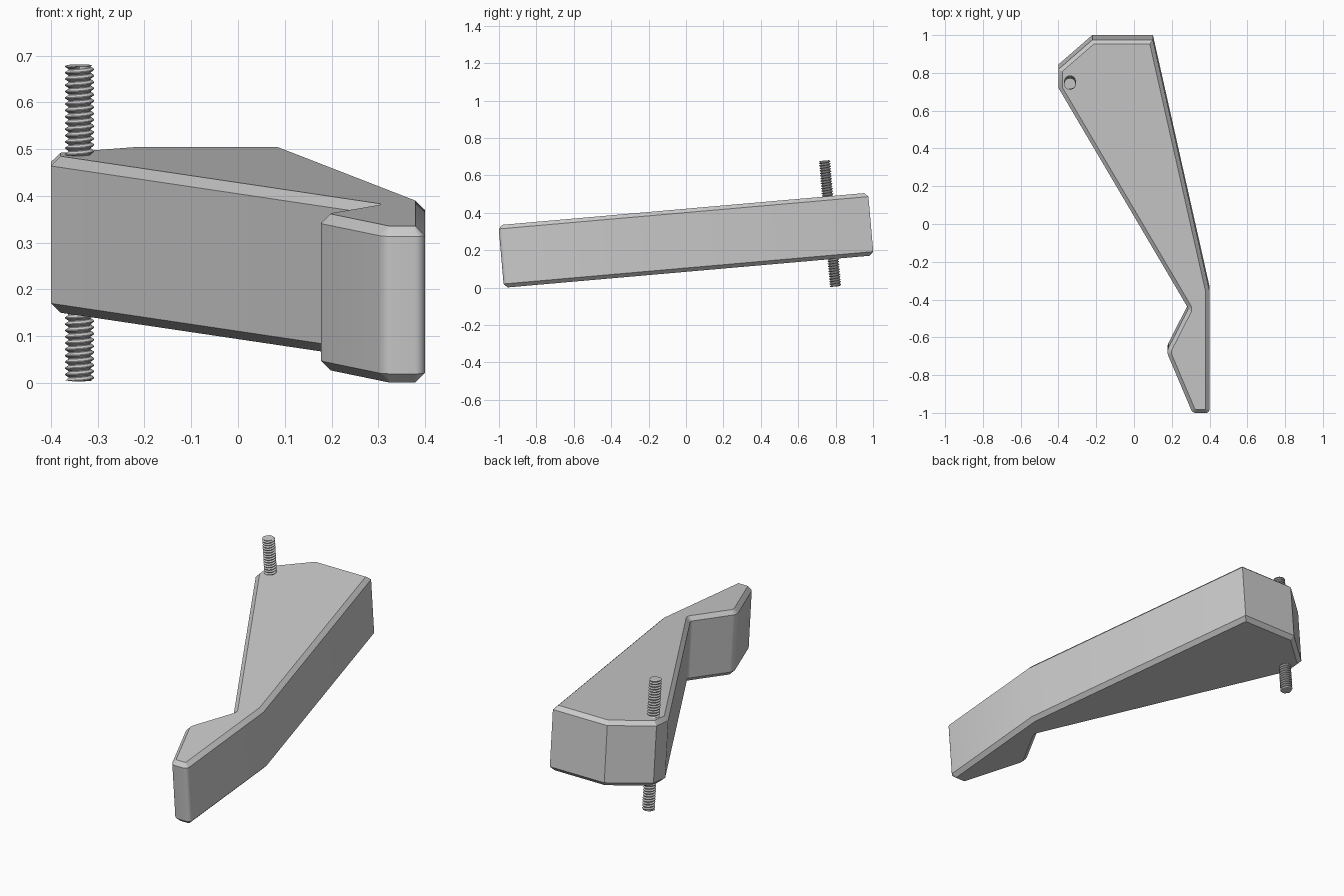
import bpy, bmesh, math
from mathutils import Vector, Matrix

cube = bpy.data.objects.get("Cube")
if cube:
    bpy.data.objects.remove(cube, do_unlink=True)

grey = bpy.data.materials.new("mid grey")
grey.use_nodes = True
COLOUR = (0.6, 0.6, 0.6, 1)
grey.diffuse_color = COLOUR
grey.node_tree.nodes["Principled BSDF"].inputs["Base Color"].default_value = COLOUR

# Everything leans back by five degrees
TILT = Matrix.Translation((0, 0, 0.253)) @ Matrix.Rotation(math.radians(5), 4, "X")


def finish(name, bm, angle):
    bmesh.ops.recalc_face_normals(bm, faces=bm.faces)
    mesh = bpy.data.meshes.new(name)
    bm.to_mesh(mesh)
    bm.free()
    mesh.materials.append(grey)
    obj = bpy.data.objects.new(name, mesh)
    bpy.context.collection.objects.link(obj)
    obj.matrix_world = TILT
    bpy.ops.object.select_all(action="DESELECT")
    obj.select_set(True)
    bpy.context.view_layer.objects.active = obj
    bpy.ops.object.shade_smooth_by_angle(angle=math.radians(angle))
    return obj


def rounded(corners, steps=6):
    """Outline with an arc of the given radius at each (x, y, radius) corner."""
    out = []
    for i, (x, y, r) in enumerate(corners):
        p = Vector((x, y))
        if r == 0:
            out.append(p)
            continue
        a = (Vector(corners[i - 1][:2]) - p).normalized()
        b = (Vector(corners[(i + 1) % len(corners)][:2]) - p).normalized()
        half = a.angle(b) / 2
        centre = p + (a + b).normalized() * r / math.sin(half)
        start = p + a * r / math.tan(half) - centre
        end = p + b * r / math.tan(half) - centre
        turn = start.angle(end)
        for k in range(steps + 1):
            t = k / steps
            out.append(centre + (start * math.sin((1 - t) * turn)
                                 + end * math.sin(t * turn)) / math.sin(turn))
    return out


# Arm: extruded outline with chamfered rims
HALF, CHAMFER = 0.168, 0.0205
outline = rounded([
    (-0.4, 0.736, 0), (0.288, -0.437, 0.02), (0.172, -0.665, 0.055),
    (0.31, -0.992, 0.03), (0.4, -0.992, 0.022), (0.4, -0.345, 0),
    (0.1, 0.992, 0), (-0.22, 0.992, 0), (-0.4, 0.835, 0)])


def inset(points, d):
    """Move each side of a counter-clockwise outline inwards by d."""
    out = []
    for i, p in enumerate(points):
        u = (p - points[i - 1]).normalized()
        v = (points[(i + 1) % len(points)] - p).normalized()
        n, m = Vector((-u.y, u.x)), Vector((-v.y, v.x))
        out.append(p + (n + m) * d / (1 + n.dot(m)))
    return out


bm = bmesh.new()
inner = inset(outline, CHAMFER)
levels = [(inner, -HALF), (outline, CHAMFER - HALF),
          (outline, HALF - CHAMFER), (inner, HALF)]
loops = [[bm.verts.new((p.x, p.y, z)) for p in pts] for pts, z in levels]
count = len(outline)
for low, high in zip(loops, loops[1:]):
    for i in range(count):
        j = (i + 1) % count
        bm.faces.new((low[i], low[j], high[j], high[i]))
bm.faces.new(loops[0][::-1])
bm.faces.new(loops[-1])
finish("arm", bm, 25)

# Threaded rod: helical ridge swept around a core
SIDES, PITCH, CORE, CREST = 24, 0.0135, 0.024, 0.031
BOTTOM, TOP = -0.316, 0.36
RADII = (CORE, CREST, CREST, CORE)
PHASE = (0, 0.35, 0.5, 0.85)
bm = bmesh.new()
turns = int((TOP - BOTTOM) / PITCH) + 3
grid = []
for j in range(turns * 4):
    row = []
    for i in range(SIDES):
        a = math.tau * i / SIDES
        z = BOTTOM + PITCH * (j // 4 - 1 + PHASE[j % 4] + i / SIDES)
        r = RADII[j % 4] if BOTTOM < z < TOP else CORE
        z = min(max(z, BOTTOM), TOP)
        row.append(bm.verts.new((r * math.cos(a), r * math.sin(a), z)))
    grid.append(row)
for j in range(len(grid) - 1):
    for i in range(SIDES):
        k, shift = (i + 1) % SIDES, 4 if i == SIDES - 1 else 0
        # Each full turn climbs one pitch
        lo, hi = j - shift, j + 1 - shift
        if lo < 0:
            continue
        bm.faces.new((grid[j][i], grid[lo][k], grid[hi][k], grid[j + 1][i])
                     if shift == 0 else
                     (grid[lo][i], grid[j][k], grid[j + 1][k], grid[hi][i]))
bmesh.ops.remove_doubles(bm, verts=bm.verts, dist=0.0001)
for z in (BOTTOM, TOP):
    bmesh.ops.create_circle(bm, cap_ends=True, segments=SIDES, radius=CORE + 0.003,
                            matrix=Matrix.Translation((0, 0, z)))
bmesh.ops.translate(bm, verts=bm.verts, vec=(-0.339, 0.775, 0))
finish("threaded_rod", bm, 30)
